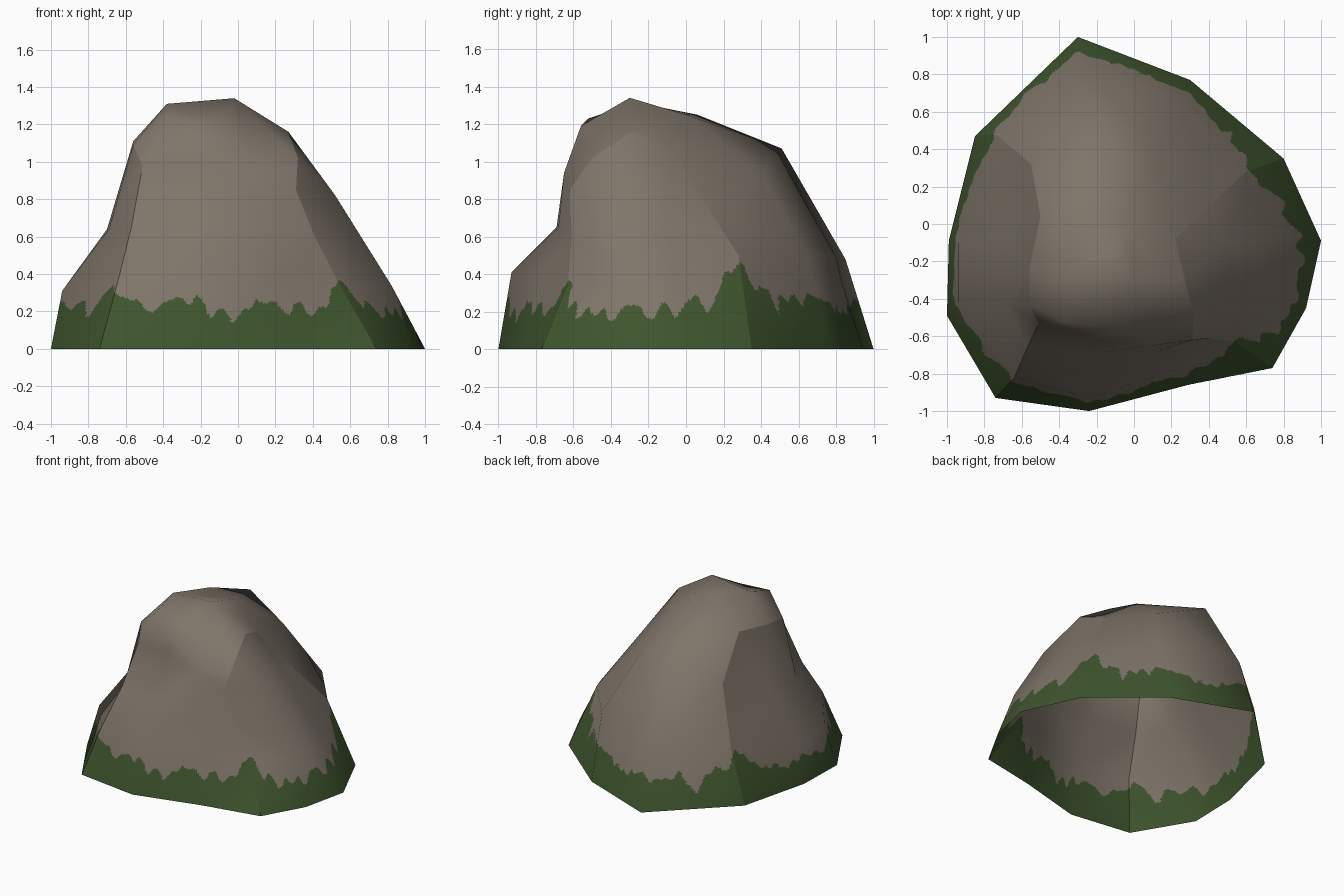
import bpy, bmesh, math
from mathutils import Vector, noise
from mathutils.geometry import delaunay_2d_cdt

if "Cube" in bpy.data.objects:
    bpy.data.objects.remove(bpy.data.objects["Cube"])

# Twelve rib profiles around the rock: base x, y, then three x, y, z points upward
ribs = [
    (-.30, 1.0, -.29, .85, .48, -.25, .51, 1.07, -.285, .06, 1.25),
    (-.85, .47, -.74, .48, .42, -.55, .32, .84, -.50, .04, 1.14),
    (-.99, -.09, -.94, -.10, .31, -.70, -.10, .64, -.56, -.24, 1.11),
    (-1.0, -.49, -.94, -.42, .31, -.69, -.42, .64, -.56, -.43, 1.09),
    (-.74, -.93, -.64, -.82, .37, -.57, -.66, .65, -.51, -.53, .98),
    (-.24, -1.0, -.24, -.93, .41, -.20, -.69, .65, -.20, -.62, 1.01),
    (.29, -.86, .25, -.77, .40, .12, -.68, .65, .10, -.65, .94),
    (.74, -.77, .54, -.63, .35, .41, -.61, .60, .31, -.62, .85),
    (.92, -.45, .82, -.38, .34, .52, -.40, .82, .32, -.50, 1.02),
    (1.0, -.09, .81, -.06, .35, .50, -.10, .78, .27, -.29, 1.16),
    (.80, .35, .60, .28, .50, .41, .10, .78, .22, -.08, 1.08),
    (.30, .77, .30, .64, .51, .12, .40, .94, -.02, .0, 1.25),
]
# Summit points inside the top ring
summit = [(-.38, -.28, 1.31), (-.02, -.30, 1.34), (-.14, -.14, 1.29),
          (-.38, -.52, 1.23), (-.08, -.56, 1.19)]
# Crisp ridges: (rib, level) paths; all other edges are smooth
creases = [
    [(1, 0), (1, 1), (1, 2), (1, 3), (2, 3), (3, 3), (4, 3)],
    [(4, 0), (4, 1), (4, 2), (4, 3)],
    [(7, 0), (7, 1), (7, 2), (7, 3), (8, 3), (9, 3), (10, 3), (10, 2), (10, 1), (10, 0)],
]


def material(name, rgb):
    m = bpy.data.materials.new(name)
    m.diffuse_color = (*rgb, 1)
    m.use_nodes = True
    m.node_tree.nodes["Principled BSDF"].inputs["Base Color"].default_value = m.diffuse_color
    return m


# Low-poly shell, open underneath
bm = bmesh.new()
n = len(ribs)
rings = [[bm.verts.new((r[0], r[1], 0)) for r in ribs]]
for k in (2, 5, 8):
    rings.append([bm.verts.new(r[k:k + 3]) for r in ribs])
for low, high in zip(rings, rings[1:]):
    for i in range(n):
        j = (i + 1) % n
        bm.faces.new((low[i], low[j], high[j], high[i]))

# Cap triangulated in plan
cap = rings[-1] + [bm.verts.new(p) for p in summit]
tris = delaunay_2d_cdt([v.co.xy for v in cap], [], [list(range(n))], 1, 1e-5)[2]
for t in tris:
    bm.faces.new([cap[i] for i in t])
bmesh.ops.triangulate(bm, faces=bm.faces[:], quad_method='BEAUTY')
bmesh.ops.recalc_face_normals(bm, faces=bm.faces[:])
if sum(f.normal.z * f.calc_area() for f in bm.faces) < 0:
    bmesh.ops.reverse_faces(bm, faces=bm.faces[:])

# Smooth shading with the crisp ridges
for f in bm.faces:
    f.smooth = True
for path in creases:
    for (r0, l0), (r1, l1) in zip(path, path[1:]):
        e = bm.edges.get((rings[l0][r0], rings[l1][r1]))
        if e:
            e.smooth = False

mesh = bpy.data.meshes.new("mossy_rock")
bm.to_mesh(mesh)
bm.free()
rock = bpy.data.objects.new("mossy_rock", mesh)
bpy.context.collection.objects.link(rock)
bpy.context.view_layer.objects.active = rock
rock.select_set(True)
mesh.normals_split_custom_set([c.vector.copy() for c in mesh.corner_normals])

# Fine flat subdivision, keeping the facet shading, so the moss edge can be cut
sub = rock.modifiers.new("fine_grid", 'SUBSURF')
sub.subdivision_type = 'SIMPLE'
sub.levels = sub.render_levels = 5
sub.use_custom_normals = True
bpy.ops.object.modifier_apply(modifier=sub.name)

mesh = rock.data
mesh.materials.append(material("stone_grey_brown", (.212, .178, .143)))
mesh.materials.append(material("moss_green", (.049, .091, .027)))

# Moss climbs higher on the corner ridges: direction in degrees, extra height, width
climbs = [(232, .11, 6), (310, .13, 6), (24, .24, 10), (150, .14, 10), (60, .06, 25)]


def moss_height(p):
    a = math.atan2(p.y, p.x)
    h = .205
    for deg, up, width in climbs:
        d = (math.degrees(a) - deg + 180) % 360 - 180
        h += up * math.exp(-(d / width) ** 2)
    c = Vector((math.cos(a), math.sin(a), 0))
    h += .08 * noise.noise(c * 7) + .10 * noise.noise(c * 13 + Vector((3, 5, 1.3)))
    return h + .02 * noise.noise(p * 14)


for f in mesh.polygons:
    f.material_index = 1 if f.center.z < moss_height(f.center) else 0
